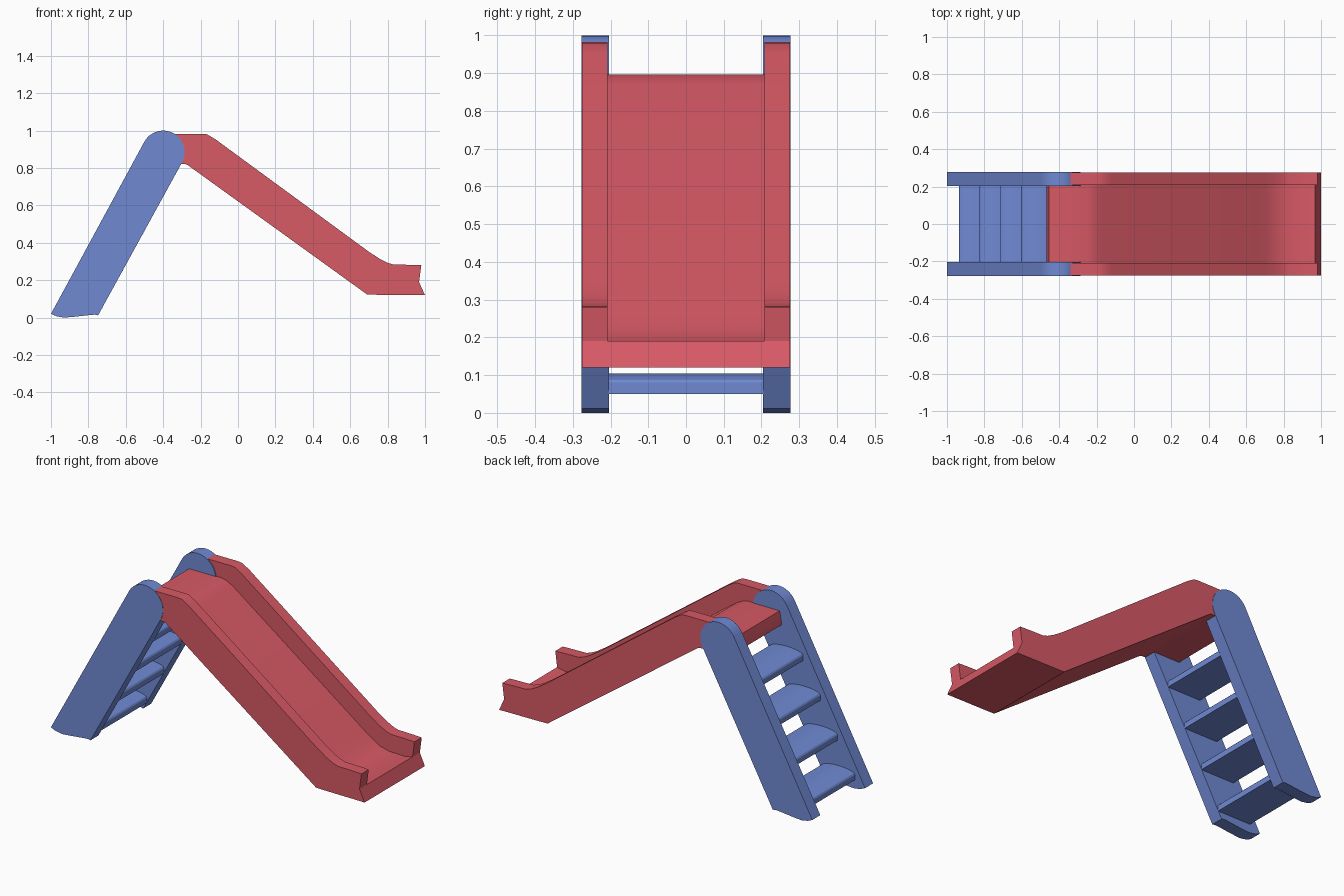
import bpy, bmesh
from math import sin, cos, radians, pi

if "Cube" in bpy.data.objects:
    bpy.data.objects.remove(bpy.data.objects["Cube"])


def material(name, rgb):
    m = bpy.data.materials.new(name)
    m.diffuse_color = (*rgb, 1)
    m.use_nodes = True
    m.node_tree.nodes["Principled BSDF"].inputs["Base Color"].default_value = m.diffuse_color
    return m


BLUE = material("blue_plastic", (0.16, 0.25, 0.65))
RED = material("red_plastic", (0.68, 0.1, 0.13))


def finish(name, bm, mat):
    bmesh.ops.recalc_face_normals(bm, faces=bm.faces[:])
    me = bpy.data.meshes.new(name)
    bm.to_mesh(me)
    bm.free()
    me.materials.append(mat)
    ob = bpy.data.objects.new(name, me)
    bpy.context.collection.objects.link(ob)
    bpy.ops.object.select_all(action='DESELECT')
    ob.select_set(True)
    bpy.context.view_layer.objects.active = ob
    bpy.ops.object.shade_smooth_by_angle(angle=radians(30))
    return ob


def extrude_profile(name, profile, y0, y1, mat):
    """Prism from an xz outline, between two y planes."""
    bm = bmesh.new()
    a = [bm.verts.new((x, y0, z)) for x, z in profile]
    b = [bm.verts.new((x, y1, z)) for x, z in profile]
    bm.faces.new(a)
    bm.faces.new(b)
    n = len(profile)
    for i in range(n):
        j = (i + 1) % n
        bm.faces.new((a[i], a[j], b[j], b[i]))
    return finish(name, bm, mat)


# Ladder rails: wavy foot, round head
foot = [(-1.0, .02), (-.97, .007), (-.93, 0), (-.87, .005),
        (-.80, .013), (-.765, .016), (-.748, .012)]
head = [(-.4 + .115 * cos(radians(t)), .885 + .115 * sin(radians(t)))
        for t in range(-29, 153, 10)]
for side, y0, y1 in (("front", -.277, -.204), ("back", .204, .277)):
    extrude_profile(side + "_ladder_rail", foot + head, y0, y1, BLUE)

# Ladder steps: flat below, bowed on top
for i in range(4):
    cx, z = -.83 + .11 * i, .05 + .2 * i
    arc = [(cx - .105 * cos(pi * k / 10), z + .03 + .025 * sin(pi * k / 10))
           for k in range(11)]
    extrude_profile(f"ladder_step_{i + 1}",
                    [(cx - .105, z)] + arc + [(cx + .105, z)],
                    -.205, .205, BLUE)

# Slide: U section lofted through stations (bottom, bed, wall top) in xz
stations = [
    ((-.468, .82), (-.455, .897), (-.45, .91)),
    ((-.40, .82), (-.40, .897), (-.40, .983)),
    ((-.30, .82), (-.25, .897), (-.19, .983)),
    ((-.28, .82), (-.22, .890), (-.165, .980)),
    ((-.268, .815), (-.18, .870), (-.12, .953)),
    ((.68, .131), (.66, .262), (.70, .352)),
    ((.69, .123), (.71, .227), (.76, .313)),
    ((.71, .123), (.76, .197), (.80, .293)),
    ((.75, .122), (.82, .183), (.83, .284)),
    ((.93, .121), (.92, .180), (.93, .282)),
    ((1.0, .12), (.968, .19), (.98, .28)),
]
OUT, INN = .275, .208
bm = bmesh.new()
rings = []
for low, bed, top in stations:
    half = [(low, OUT), (bed, OUT), (top, OUT), (top, INN), (bed, INN)]
    pts = [(p, -y) for p, y in half] + [(p, y) for p, y in reversed(half)]
    rings.append([bm.verts.new((p[0], y, p[1])) for p, y in pts])
for a, b in zip(rings, rings[1:]):
    for i in range(10):
        j = (i + 1) % 10
        bm.faces.new((a[i], a[j], b[j], b[i]))
for r in (rings[0], rings[-1]):
    bm.faces.new([r[i] for i in (0, 1, 4, 5, 8, 9)])
    bm.faces.new(r[1:5])
    bm.faces.new(r[5:9])
finish("slide_chute", bm, RED)
